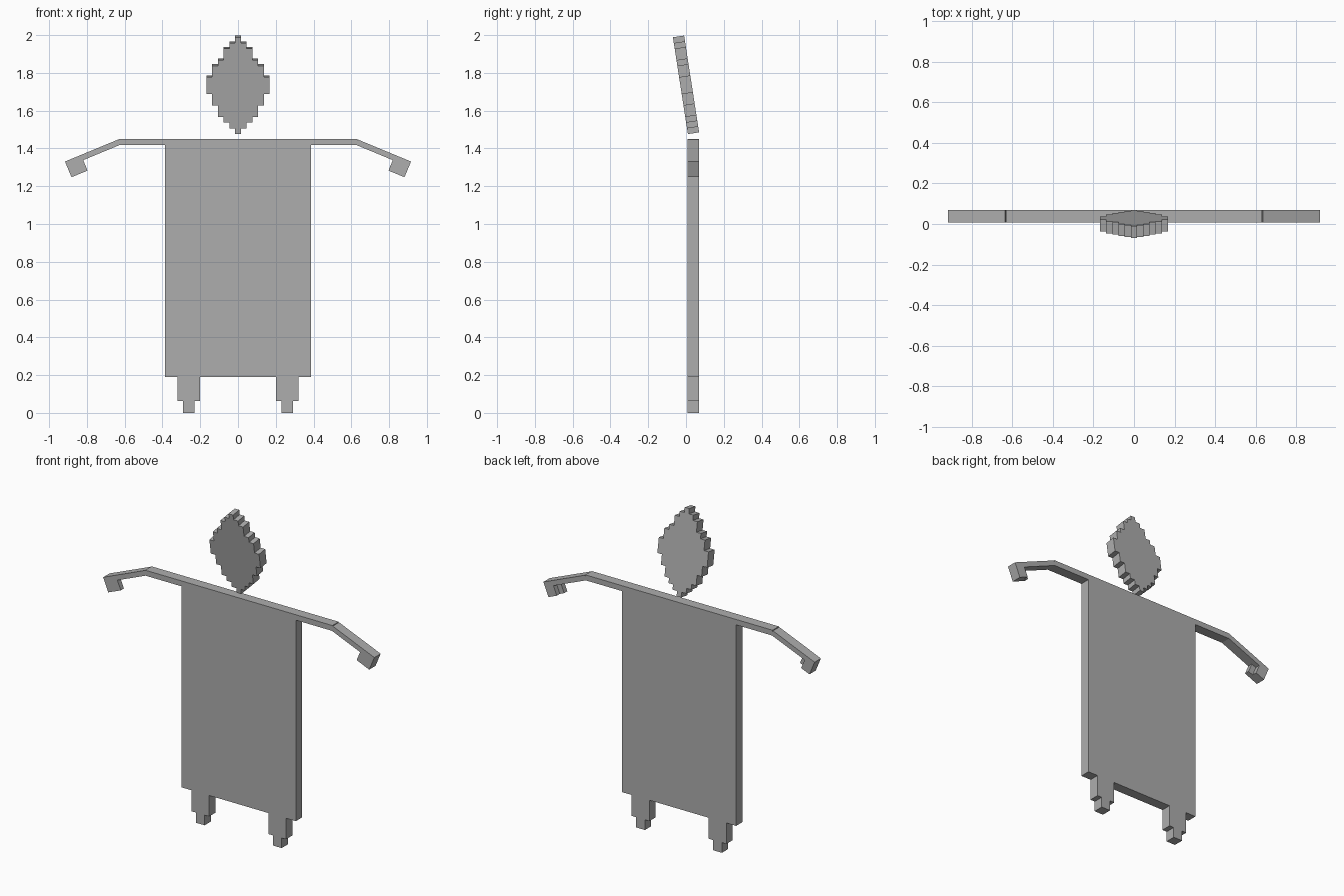
import bpy, bmesh, math
from mathutils import Matrix

if "Cube" in bpy.data.objects:
    bpy.data.objects.remove(bpy.data.objects["Cube"])

Y0, DEPTH = 0.007, 0.061

grey = bpy.data.materials.new("stone_grey")
grey.diffuse_color = (0.42, 0.42, 0.42, 1)
grey.use_nodes = True
grey.node_tree.nodes["Principled BSDF"].inputs["Base Color"].default_value = grey.diffuse_color


def slab(name, outline, y0=Y0, y1=Y0 + DEPTH, matrix=None):
    """Extrude an x-z outline from y0 to y1."""
    bm = bmesh.new()
    face = bm.faces.new([bm.verts.new((x, y0, z)) for x, z in outline])
    ext = bmesh.ops.extrude_face_region(bm, geom=[face])["geom"]
    moved = [g for g in ext if isinstance(g, bmesh.types.BMVert)]
    bmesh.ops.translate(bm, verts=moved, vec=(0, y1 - y0, 0))
    if matrix:
        bm.transform(matrix)
    bmesh.ops.recalc_face_normals(bm, faces=bm.faces)
    mesh = bpy.data.meshes.new(name)
    bm.to_mesh(mesh)
    bm.free()
    mesh.materials.append(grey)
    obj = bpy.data.objects.new(name, mesh)
    bpy.context.collection.objects.link(obj)
    return obj


def rect(x0, x1, z0, z1):
    return [(x0, z0), (x1, z0), (x1, z1), (x0, z1)]


# Torso
slab("torso", rect(-0.386, 0.386, 0.19, 1.45))

# Head: stepped diamond, leaning forward; (half width in cells, rows) from the chin up
cell = 0.0305
right, row = [], 0
for half, rows in [(0.5, 1), (1.5, 1), (2.5, 1), (3.5, 2), (4.5, 2), (5.5, 3),
                   (4.5, 2), (3.5, 1), (2.5, 2), (1.5, 1), (0.5, 1)]:
    right += [(half * cell, row * cell), (half * cell, (row + rows) * cell)]
    row += rows
left = [(-x, z) for x, z in reversed(right)]
lean = Matrix.Translation((0, 0.01, 1.476)) @ Matrix.Rotation(math.radians(8.8), 4, 'X')
slab("head", right + left, 0, 0.06, lean)

# Limbs, mirrored left and right
for side, s in (("right", 1), ("left", -1)):
    flip = Matrix.Scale(s, 4, (1, 0, 0))
    bend = flip @ Matrix.Translation((0.635, 0, 1.447)) @ Matrix.Rotation(math.radians(22.5), 4, 'Y')
    mid = Y0 + DEPTH / 2

    slab(side + "_upper_arm", rect(0.386, 0.632, 1.417, 1.45), matrix=flip)
    slab(side + "_forearm", rect(0, 0.212, -0.03, 0), matrix=bend)
    # Hand with the thumb on the front half only
    slab(side + "_hand", [(0.212, 0), (0.212, -0.03), (0.243, -0.03), (0.243, -0.09),
                          (0.304, -0.09), (0.304, 0)], matrix=bend)
    slab(side + "_thumb", rect(0.212, 0.243, -0.09, -0.03), Y0, mid, bend)

    # Leg with a narrower foot
    slab(side + "_leg", [(0.23, 0), (0.29, 0), (0.29, 0.062), (0.32, 0.062), (0.32, 0.19),
                         (0.20, 0.19), (0.20, 0.062), (0.23, 0.062)], matrix=flip)
